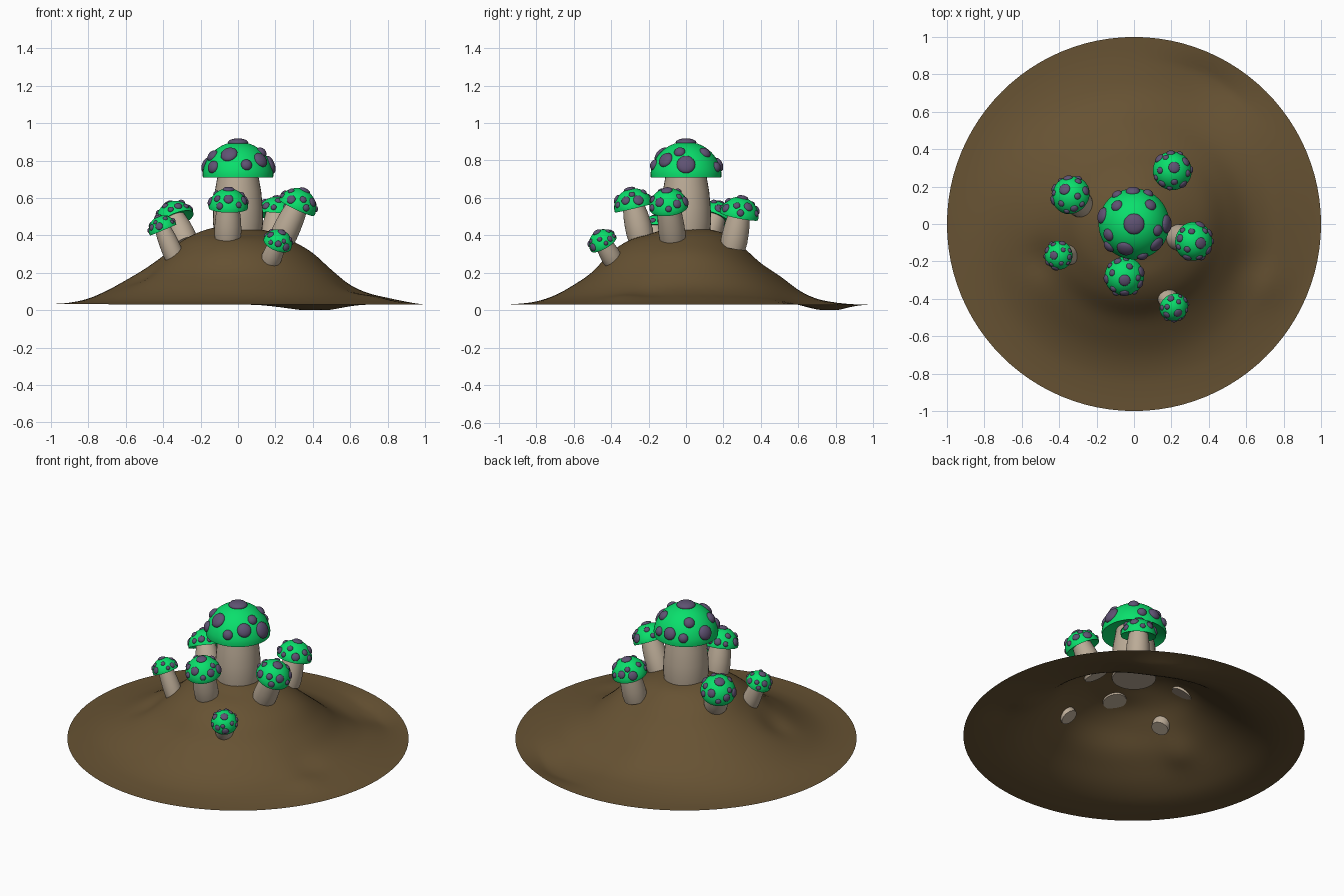
import bpy, bmesh, math
from mathutils import Vector, Matrix

if "Cube" in bpy.data.objects:
    bpy.data.objects.remove(bpy.data.objects["Cube"])


def material(name, rgb):
    m = bpy.data.materials.new(name)
    m.diffuse_color = (*rgb, 1)
    m.use_nodes = True
    m.node_tree.nodes["Principled BSDF"].inputs["Base Color"].default_value = m.diffuse_color
    return m


BROWN = material("soil_brown", (0.135, 0.085, 0.033))
GREEN = material("cap_green", (0.003, 0.74, 0.15))
PURPLE = material("spot_purple", (0.115, 0.085, 0.17))
CREAM = material("stem_cream", (0.50, 0.41, 0.31))


def finish(bm, name, mat, matrix=Matrix(), angle=40):
    bmesh.ops.recalc_face_normals(bm, faces=bm.faces)
    me = bpy.data.meshes.new(name)
    bm.to_mesh(me)
    bm.free()
    me.transform(matrix)
    ob = bpy.data.objects.new(name, me)
    bpy.context.collection.objects.link(ob)
    me.materials.append(mat)
    bpy.ops.object.select_all(action='DESELECT')
    ob.select_set(True)
    bpy.context.view_layer.objects.active = ob
    bpy.ops.object.shade_smooth_by_angle(angle=math.radians(angle))
    return ob


def lathe(profile, n=40):
    """Revolve (radius, z) points about z; radius 0 becomes a pole."""
    bm = bmesh.new()
    rings = []
    for r, z in profile:
        if r == 0:
            rings.append([bm.verts.new((0, 0, z))] * n)
        else:
            rings.append([bm.verts.new((r * math.cos(math.tau * i / n),
                                        r * math.sin(math.tau * i / n), z)) for i in range(n)])
    for a, b in zip(rings, rings[1:]):
        for i in range(n):
            j = (i + 1) % n
            bm.faces.new(list(dict.fromkeys((a[i], a[j], b[j], b[i]))))
    return bm


# Mound: open height field on a round disc, one section per direction
EAST = [.44, .435, .41, .365, .305, .215, .135, .09, .066, .045, .03]
NORTH = [.44, .435, .41, .34, .25, .175, .105, .062, .042, .032, .03]
WEST = [.44, .445, .42, .37, .29, .22, .16, .105, .062, .04, .033]
SOUTH = [.44, .435, .405, .375, .31, .205, .135, .08, .047, .034, .03]


def section_height(h, r):
    """Smooth interpolation of a mound section."""
    i = min(int(r * 10), 9)
    t = r * 10 - i
    p0, p1, p2, p3 = h[abs(i - 1)], h[i], h[i + 1], h[min(i + 2, 10)]
    return .5 * (2 * p1 + (p2 - p0) * t + (2 * p0 - 5 * p1 + 4 * p2 - p3) * t * t
                 + (3 * p1 - p0 - 3 * p2 + p3) * t ** 3)


# Local dents and bumps: x, y, size, height
BUMPS = [(.41, .74, .17, -.042), (-.5, -.19, .07, -.025), (.72, -.33, .07, .012),
         (.62, -.2, .07, -.01), (-.05, .52, .07, .01)]


def ground(x, y):
    r = math.hypot(x, y)
    if r == 0:
        return EAST[0]
    c, s = x / r, y / r
    z = (c * c * section_height(EAST if c > 0 else WEST, min(r, 1))
         + s * s * section_height(NORTH if s > 0 else SOUTH, min(r, 1)))
    edge = min(1, max(0, 1 - r) / .12)
    z += edge * sum(h * math.exp(-((x - a) ** 2 + (y - b) ** 2) / (2 * q * q))
                    for a, b, q, h in BUMPS)
    return max(z, 0)


bm = lathe([(0, 0)] + [(i / 48, 0) for i in range(1, 49)], 96)
for v in bm.verts:
    v.co.z = ground(v.co.x, v.co.y)
mound = finish(bm, "soil_mound", BROWN, angle=80)

# Spots on a unit cap: azimuth, height above rim, spot radius
SPOTS = [(0, 1, .29), (0, .37, .26), (49, .7, .17), (92, .36, .2), (133, .7, .17), (165, .36, .23),
         (203, .62, .18), (222, .3, .18), (250, .66, .24), (285, .36, .16), (318, .5, .22),
         (345, .72, .16), (65, .3, .15), (120, .28, .15)]


def mushroom(name, base, top, cap_r, spin=0, stem_ratio=.67):
    base, top = Vector(base), Vector(top)
    axis = top - base
    length = axis.length
    place = (Matrix.Translation(base) @ Vector((0, 0, 1)).rotation_difference(axis).to_matrix().to_4x4()
             @ Matrix.Rotation(math.radians(spin), 4, 'Z'))
    cap_z = length - cap_r
    # Stem: slightly bulging, closed at the foot
    s = cap_r * stem_ratio
    stem = [(0, 0), (s * .97, 0), (s * 1.02, cap_z * .2), (s, cap_z * .45),
            (s * .94, cap_z * .75), (s * .84, cap_z), (s * .8, cap_z + cap_r * .18)]
    finish(lathe(stem, 32), name + "_stem", CREAM, place)
    # Cap: dome with a recessed underside
    dome = [(0, .18), (.5, .16), (.9, .04), (.985, 0)]
    dome += [(math.cos(a), math.sin(a)) for a in [math.pi / 2 * k / 14 for k in range(1, 14)]]
    dome += [(0, 1)]
    cap_place = place @ Matrix.Translation((0, 0, cap_z)) @ Matrix.Scale(cap_r, 4)
    finish(lathe(dome), name + "_cap", GREEN, cap_place)
    # Spots: flattened domes joined into one object
    bm = bmesh.new()
    for az, h, r in SPOTS:
        a, c = math.radians(az), math.sqrt(1 - h * h)
        d = Vector((c * math.cos(a), c * math.sin(a), h))
        m = (Matrix.Translation(d * .975) @ Vector((0, 0, 1)).rotation_difference(d).to_matrix().to_4x4()
             @ Matrix.Diagonal((r, r, .12, 1)))
        bmesh.ops.create_uvsphere(bm, u_segments=20, v_segments=12, radius=1, matrix=m)
    finish(bm, name + "_spots", PURPLE, cap_place, 60)


mushroom("main_mushroom", (0, 0, .415), (0, 0, .90), .191, 0, .69)
mushroom("front_mushroom", (-.055, -.24, .385), (-.05, -.302, .648), .106, 20)
mushroom("right_mushroom", (.232, -.07, .375), (.358, -.103, .642), .105, 75)
mushroom("back_mushroom", (.185, .25, .335), (.215, .303, .603), .105, 140)
mushroom("left_mushroom", (-.282, .1, .36), (-.372, .187, .57), .105, 200)
mushroom("small_left_mushroom", (-.335, -.165, .275), (-.43, -.168, .50), .078, 260)
mushroom("small_front_mushroom", (.172, -.385, .26), (.236, -.477, .418), .079, 310)
